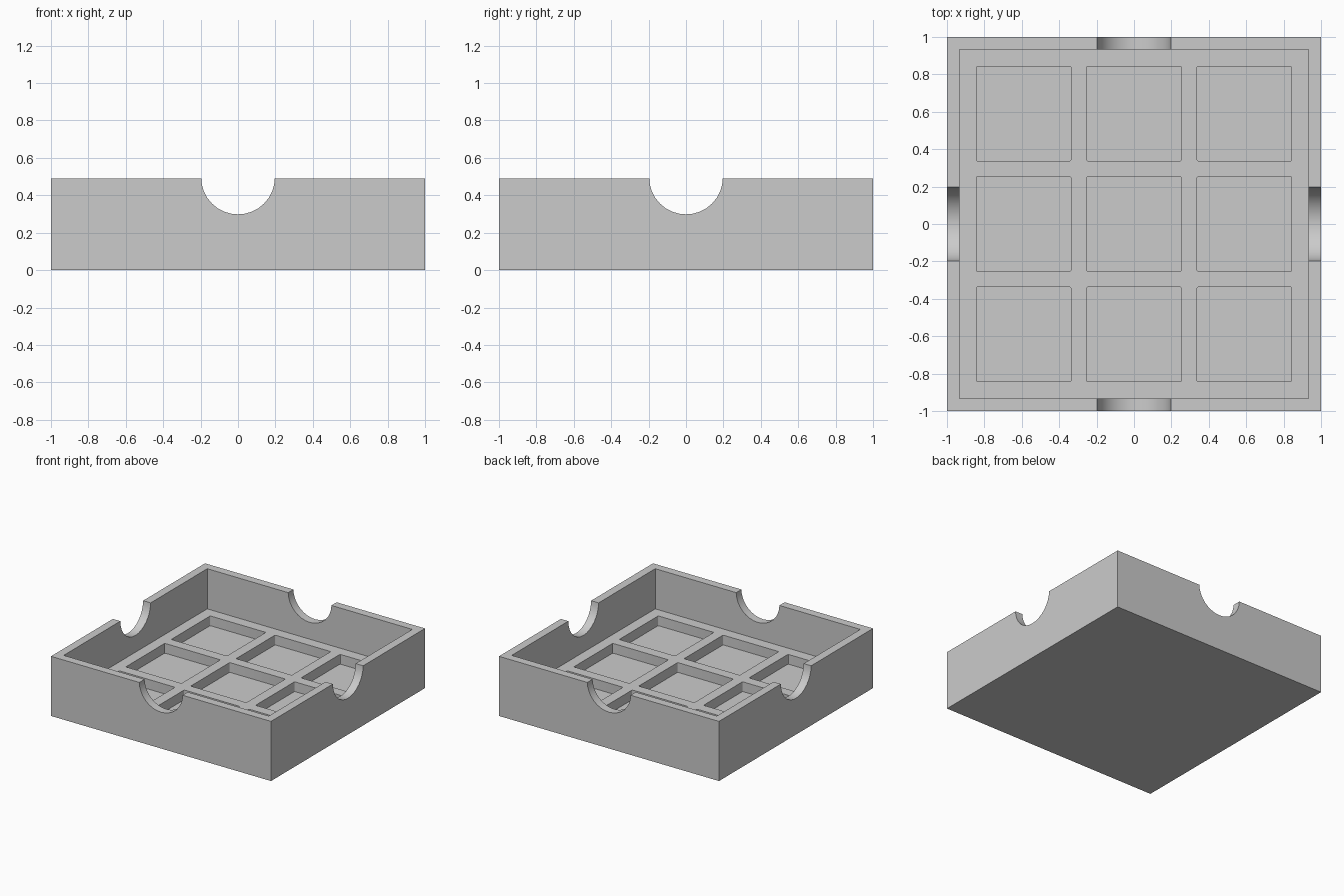
import bpy
import bmesh
import math
from mathutils import Matrix, Vector

default = bpy.data.objects.get("Cube")
if default:
    bpy.data.objects.remove(default, do_unlink=True)

HEIGHT, INNER, LEDGE, POCKET_FLOOR = 0.49, 0.932, 0.16, 0.08
PITCH, POCKET, NOTCH_RADIUS = 0.59, 0.506, 0.197

grey = bpy.data.materials.new("plain grey")
grey.use_nodes = True
colour = (0.6, 0.6, 0.6, 1)
grey.diffuse_color = colour
grey.node_tree.nodes["Principled BSDF"].inputs["Base Color"].default_value = colour


def finish(name, bm):
    mesh = bpy.data.meshes.new(name)
    bm.to_mesh(mesh)
    bm.free()
    mesh.materials.append(grey)
    obj = bpy.data.objects.new(name, mesh)
    bpy.context.collection.objects.link(obj)
    return obj


def box(bm, centre, size):
    matrix = Matrix.Translation(centre) @ Matrix.Diagonal((*size, 1))
    return bmesh.ops.create_cube(bm, size=1, matrix=matrix)["verts"]


def block(name, half, low, high):
    bm = bmesh.new()
    box(bm, (0, 0, (low + high) / 2), (2 * half, 2 * half, high - low))
    return finish(name, bm)


def carve(target, cutter):
    mod = target.modifiers.new("carve", "BOOLEAN")
    mod.operation, mod.solver, mod.object = "DIFFERENCE", "EXACT", cutter
    bpy.context.view_layer.objects.active = target
    bpy.ops.object.modifier_apply(modifier=mod.name)
    bpy.data.objects.remove(cutter, do_unlink=True)


# Solid tray with an open cavity
tray = block("tray", 1, 0, HEIGHT)
carve(tray, block("cavity_cutter", INNER, LEDGE, 1))

# Three by three pockets with slightly rounded corners
bm = bmesh.new()
for col in (-1, 0, 1):
    for row in (-1, 0, 1):
        box(bm, (col * PITCH, row * PITCH, POCKET_FLOOR + 0.1), (POCKET, POCKET, 0.2))
upright = [e for e in bm.edges
           if abs((e.verts[0].co - e.verts[1].co).normalized().z) > 0.9]
bmesh.ops.bevel(bm, geom=upright, offset=0.008, segments=3, profile=0.5, affect="EDGES")
carve(tray, finish("pocket_cutter", bm))

# Round finger notches through the middle of each wall
for axis in (Vector((1, 0, 0)), Vector((0, 1, 0))):
    bm = bmesh.new()
    turn = axis.to_track_quat("Z", "Y").to_matrix().to_4x4()
    bmesh.ops.create_cone(bm, cap_ends=True, segments=32, radius1=NOTCH_RADIUS,
                          radius2=NOTCH_RADIUS, depth=3,
                          matrix=Matrix.Translation((0, 0, HEIGHT + 0.005)) @ turn)
    carve(tray, finish("notch_cutter", bm))

# Smooth notch curves, crisp corners elsewhere
bpy.ops.object.select_all(action="DESELECT")
tray.select_set(True)
bpy.context.view_layer.objects.active = tray
bpy.ops.object.shade_smooth_by_angle(angle=math.radians(25))
